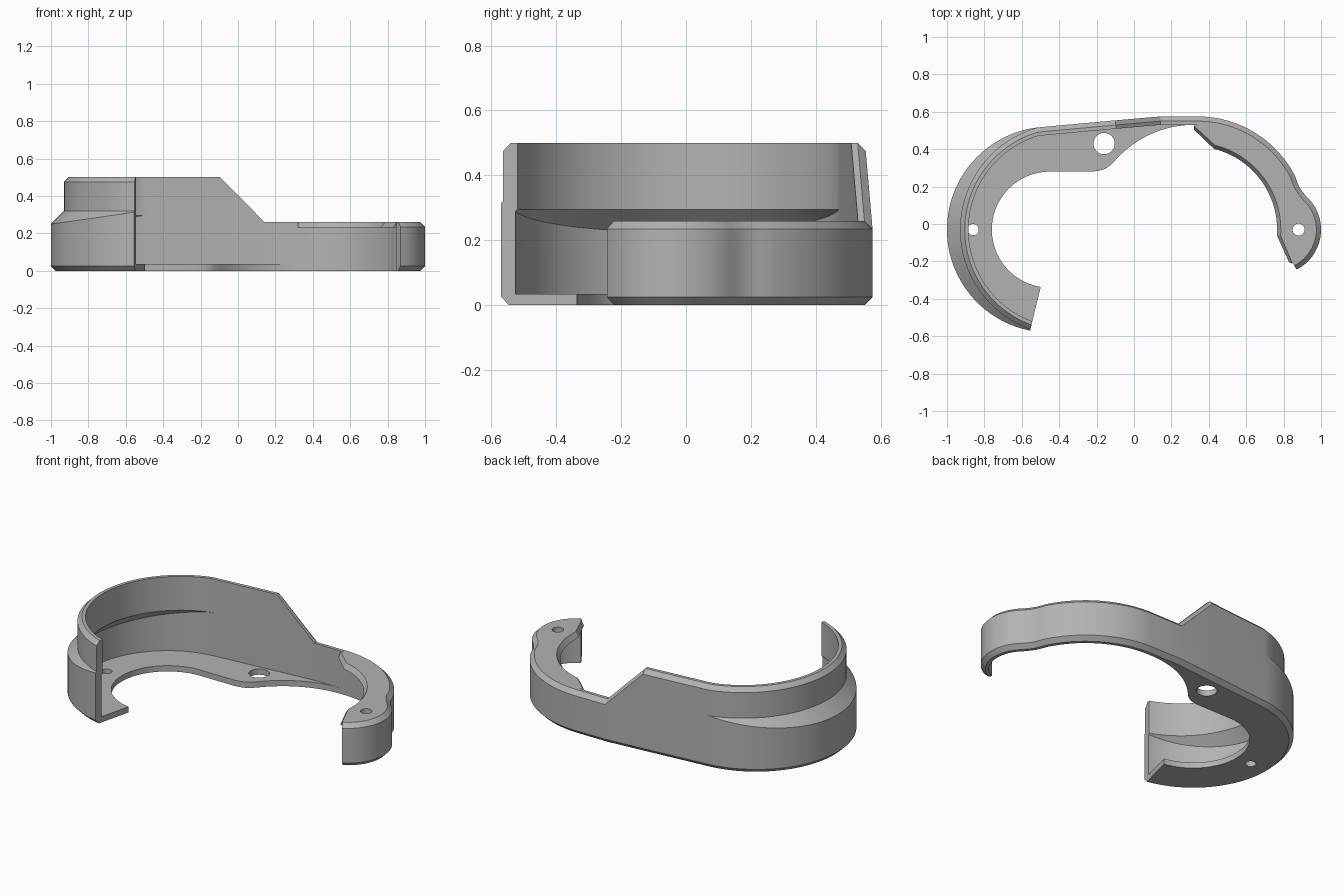
import bpy, bmesh
from math import cos, sin, radians, sqrt, pi
from mathutils import Vector

cube = bpy.data.objects.get("Cube")
if cube:
    bpy.data.objects.remove(cube, do_unlink=True)

grey = bpy.data.materials.new("plain grey")
grey.use_nodes = True
grey.diffuse_color = (0.45, 0.45, 0.45, 1)
grey.node_tree.nodes["Principled BSDF"].inputs["Base Color"].default_value = (0.45, 0.45, 0.45, 1)

CHAMFER, THICK = 0.025, 0.045
TALL, LOW = 0.5, 0.26
LEFT, LEFT_R = Vector((-0.45, -0.03)), 0.55
UPPER, UPPER_R = Vector((-0.363, -0.03)), 0.567
RIGHT = Vector((0.32, -0.03))


def arc(cx, cy, r, a0, a1, n):
    steps = [radians(a0 + (a1 - a0) * i / n) for i in range(n + 1)]
    return [Vector((cx + r * cos(a), cy + r * sin(a))) for a in steps]


def finish(name, bm):
    bmesh.ops.remove_doubles(bm, verts=bm.verts, dist=1e-5)
    bmesh.ops.recalc_face_normals(bm, faces=bm.faces)
    mesh = bpy.data.meshes.new(name)
    bm.to_mesh(mesh)
    bm.free()
    mesh.materials.append(grey)
    ob = bpy.data.objects.new(name, mesh)
    bpy.context.collection.objects.link(ob)
    bpy.ops.object.select_all(action="DESELECT")
    ob.select_set(True)
    bpy.context.view_layer.objects.active = ob
    bpy.ops.object.shade_smooth_by_angle(angle=radians(22))


# Outer outline: large ring, slanted back, small ring, end lobe
path = arc(LEFT.x, LEFT.y, LEFT_R, 259, 95, 64)
ring_count = len(path)
path += [Vector(p) for p in ((-0.1, 0.554), (0.14, 0.575))]
path += arc(0.34, -0.01, 0.585, 89, 27, 28)
path += [Vector(p) for p in ((0.872, 0.225), (0.884, 0.198), (0.9, 0.174))]
path += arc(0.76, -0.03, 0.24, 48, -63, 28)

inward = []
for i in range(len(path)):
    t = (path[min(i + 1, len(path) - 1)] - path[max(i - 1, 0)]).normalized()
    if 0 < i < len(path) - 1:
        t = ((path[i] - path[i - 1]).normalized() + (path[i + 1] - path[i]).normalized()).normalized()
    inward.append(Vector((t.y, -t.x)))


def step_in(i):
    """How far the upper wall stands inside the lower one."""
    if i >= ring_count:
        return 0.0
    u = (path[i] - LEFT).normalized()
    e = LEFT - UPPER
    k = e.dot(u)
    return max(0.0, LEFT_R + k - sqrt(k * k - e.length_squared + UPPER_R ** 2))


def section(i):
    d, c, t = step_in(i), CHAMFER, THICK
    h = TALL if path[i].x < -0.09 else LOW
    zo, zi = min(0.32, h - c), min(0.295, h - 0.03)
    return [(c, 0), (0, c), (0, zo - d), (d, zo), (d, h - c), (d + c, h),
            (d + t, h), (d + t, zi), (t, zi - d), (t, 0)]


# Curved wall, swept along the outline
bm = bmesh.new()
rows = []
for i, p in enumerate(path):
    row = []
    for off, z in section(i):
        q = p + inward[i] * off
        row.append(bm.verts.new((q.x, q.y, z)))
    rows.append(row)
for a, b in zip(rows, rows[1:]):
    for j in range(len(a)):
        k = (j + 1) % len(a)
        bm.faces.new((a[j], a[k], b[k], b[j]))
bm.faces.new(rows[0])
bm.faces.new(rows[-1])
finish("curved_wall", bm)


def plate(name, outer, inner, holes, z0, z1, flare=0.0):
    """Flat flange with round holes; flare slopes its inner edge."""
    bm = bmesh.new()
    edges = []
    loops = [outer + inner] + [arc(x, y, r, 0, 348.75, 31) for x, y, r in holes]
    for loop in loops:
        vs = [bm.verts.new((p.x, p.y, z1)) for p in loop]
        edges += [bm.edges.new((vs[i - 1], vs[i])) for i in range(len(vs))]
    bmesh.ops.triangle_fill(bm, edges=edges, use_beauty=True, use_dissolve=False)
    out = bmesh.ops.extrude_face_region(bm, geom=bm.faces[:], use_keep_orig=True)
    for v in [g for g in out["geom"] if isinstance(g, bmesh.types.BMVert)]:
        v.co.z = z0
        if flare:
            flat = Vector((v.co.x, v.co.y))
            if any((flat - p).length < 1e-5 for p in inner):
                move = (RIGHT - flat).normalized() * flare
                v.co.x += move.x
                v.co.y += move.y
    finish(name, bm)


inside = [p + n * THICK for p, n in zip(path, inward)]

# Floor flange under the large ring
floor_outer = [q for q, p in zip(inside, path) if p.x < 0.2]
floor_inner = arc(RIGHT.x, RIGHT.y, 0.56, 92, 137, 24)
floor_inner += [Vector(p) for p in ((-0.125, 0.315), (-0.155, 0.294), (-0.19, 0.284), (-0.225, 0.28))]
floor_inner += arc(LEFT.x, LEFT.y, 0.31, 90, 261, 48)
plate("floor_flange", floor_outer, floor_inner,
      [(-0.86, -0.03, 0.03), (-0.16, 0.43, 0.057)], 0, 0.035)

# Top flange on the small ring
top_outer = [q for q, p in zip(inside, path) if p.x > 0.34]
top_inner = [Vector((0.848, -0.212))] + arc(RIGHT.x, RIGHT.y, 0.465, -4, 76, 32)
top_inner.append(Vector((0.32, 0.525)))
plate("top_flange", top_outer, top_inner, [(0.88, -0.03, 0.032)], 0.23, LOW, 0.02)
